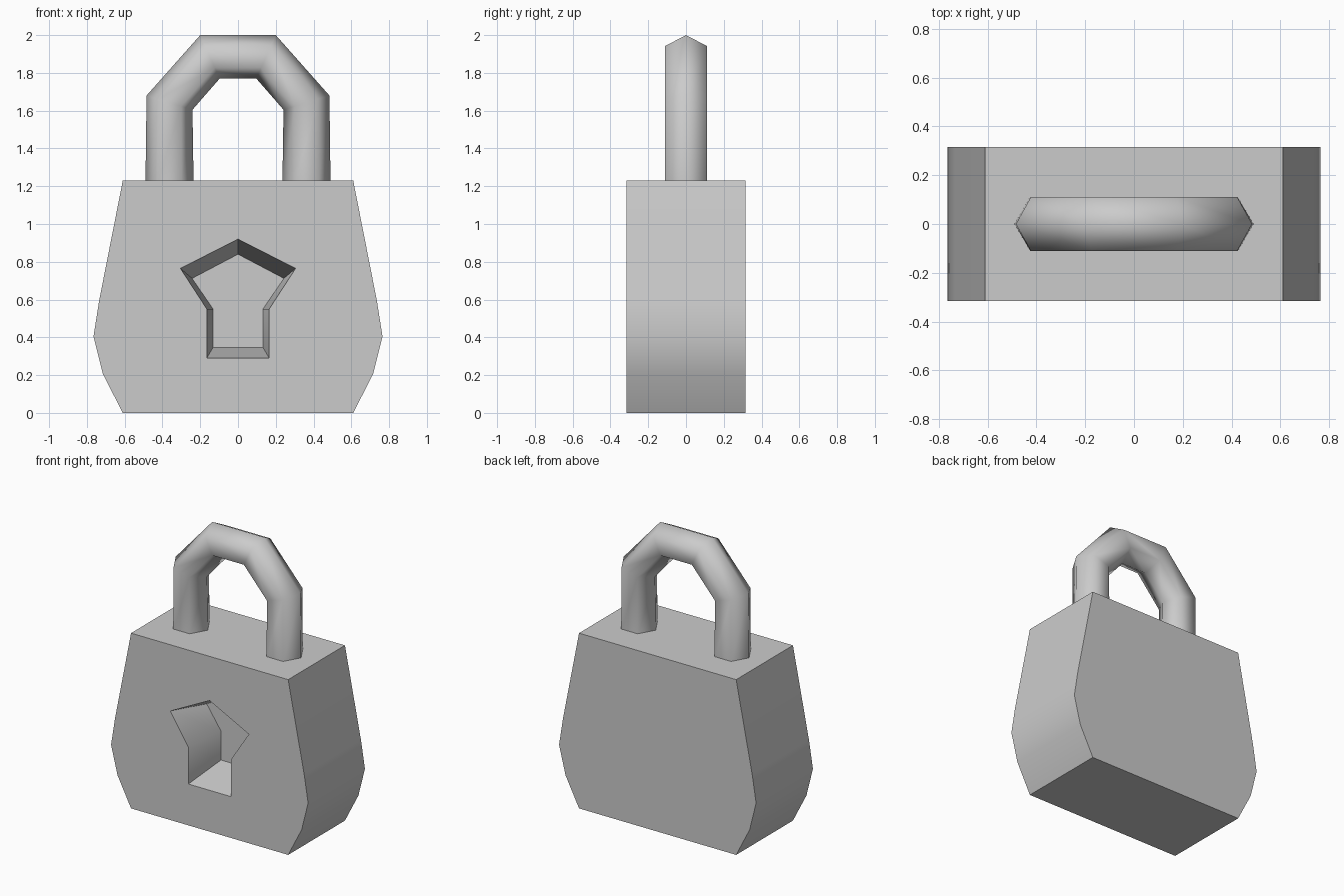
import bpy, bmesh, math

if "Cube" in bpy.data.objects:
    bpy.data.objects.remove(bpy.data.objects["Cube"])


def finish(bm, name, angle):
    bmesh.ops.recalc_face_normals(bm, faces=bm.faces[:])
    mesh = bpy.data.meshes.new(name)
    bm.to_mesh(mesh)
    bm.free()
    obj = bpy.data.objects.new(name, mesh)
    bpy.context.collection.objects.link(obj)
    bpy.ops.object.select_all(action='DESELECT')
    obj.select_set(True)
    bpy.context.view_layer.objects.active = obj
    bpy.ops.object.shade_smooth_by_angle(angle=math.radians(angle))
    return obj


def outline(bm, pts, y):
    return [bm.verts.new((x, y, z)) for x, z in pts]


def strip(bm, a, b):
    for i in range(len(a) - 1):
        bm.faces.new((a[i], a[i + 1], b[i + 1], b[i]))


# Lock body: right half with a tapered keyhole recess, then mirrored
body = [(0, 0), (0.61, 0), (0.715, 0.205), (0.765, 0.405),
        (0.735, 0.595), (0.61, 1.23), (0, 1.23)]
hole_rim = [(0, 0.92), (0.305, 0.765), (0.165, 0.55), (0.165, 0.29), (0, 0.29)]
hole_floor = [(0, 0.84), (0.243, 0.712), (0.132, 0.55), (0.132, 0.347), (0, 0.347)]

bm = bmesh.new()
front = outline(bm, body, -0.315)
back = outline(bm, body, 0.315)
rim = outline(bm, hole_rim, -0.315)
floor = outline(bm, hole_floor, 0.0)
bm.faces.new(front + rim)
bm.faces.new(back)
bm.faces.new(floor)
strip(bm, front, back)
strip(bm, rim, floor)
bmesh.ops.mirror(bm, geom=bm.verts[:] + bm.edges[:] + bm.faces[:],
                 axis='X', merge_dist=0.0005)
finish(bm, "lock_body", 40)

# Shackle: six-sided tube, each station given by its outer and inner points
half = [((0.49, 1.21), (0.235, 1.21)),
        ((0.484, 1.68), (0.241, 1.605)),
        ((0.2, 2.0), (0.097, 1.77))]
stations = half + [((-o[0], o[1]), (-i[0], i[1])) for o, i in reversed(half)]
section = [(0, 0), (0.25, 0.11), (0.75, 0.11), (1, 0), (0.75, -0.11), (0.25, -0.11)]

bm = bmesh.new()
rings = [[bm.verts.new((o[0] + (i[0] - o[0]) * t, y, o[1] + (i[1] - o[1]) * t))
          for t, y in section] for o, i in stations]
for a, b in zip(rings, rings[1:]):
    strip(bm, a + a[:1], b + b[:1])
bm.faces.new(rings[0])
bm.faces.new(rings[-1])
finish(bm, "shackle", 80)
